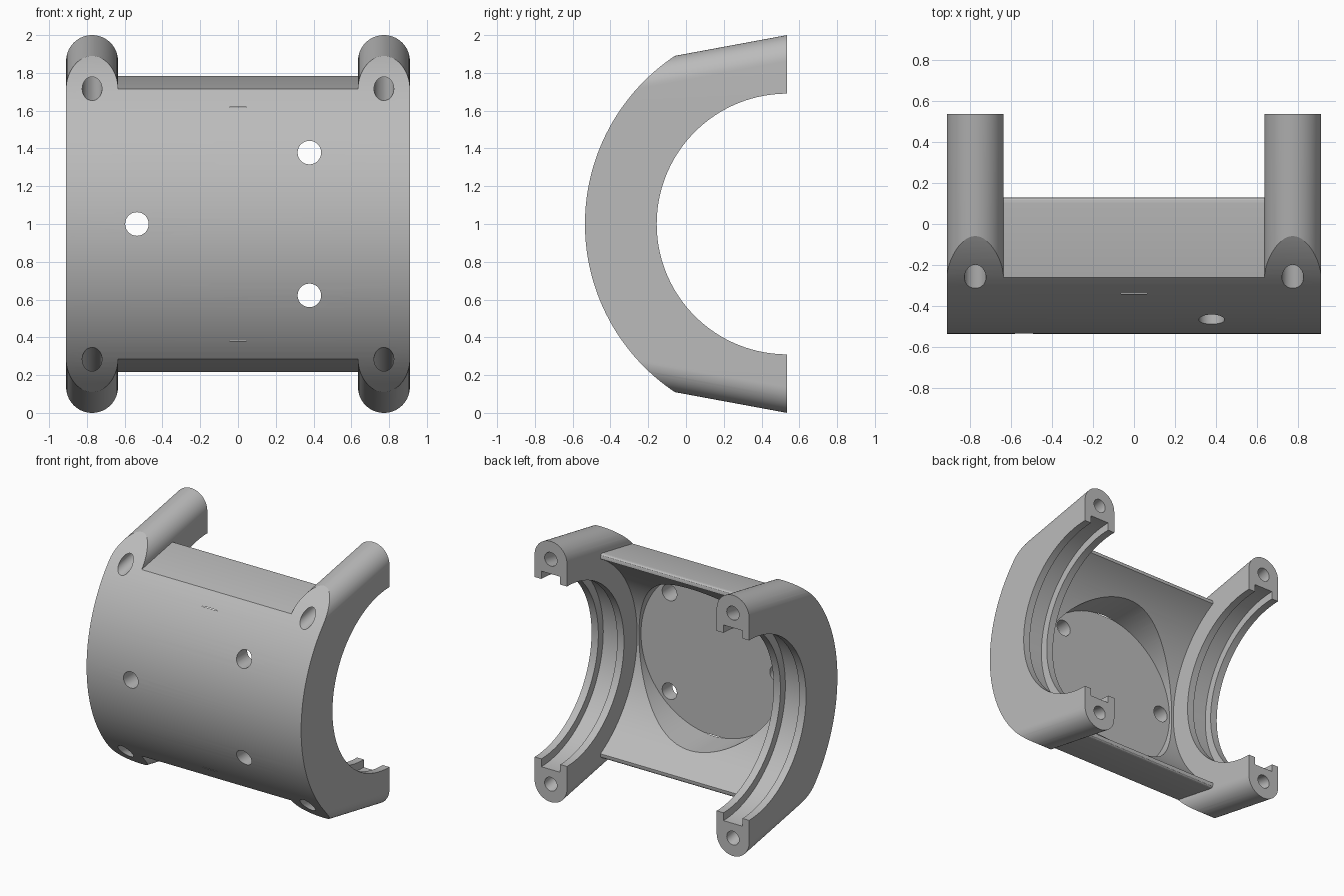
import bpy
import bmesh
import math
from mathutils import Matrix, Vector

cube = bpy.data.objects.get("Cube")
if cube:
    bpy.data.objects.remove(cube, do_unlink=True)

# Main dimensions: the bore axis runs along x through (y = BACK, z = 1)
BACK, OUTER, BORE, INNER = 0.535, 1.07, 0.69, 0.85
ARM_X, ARM_R, ARM_Z, TAPER = 0.7725, 0.1375, 0.8625, 0.185
SIDE = ARM_X - ARM_R

grey = bpy.data.materials.new("light_grey")
grey.use_nodes = True
grey.diffuse_color = (0.5, 0.5, 0.5, 1)
grey.node_tree.nodes["Principled BSDF"].inputs["Base Color"].default_value = (0.5, 0.5, 0.5, 1)


def make(name, bm):
    bmesh.ops.recalc_face_normals(bm, faces=bm.faces)
    mesh = bpy.data.meshes.new(name)
    bm.to_mesh(mesh)
    bm.free()
    mesh.materials.append(grey)
    ob = bpy.data.objects.new(name, mesh)
    bpy.context.collection.objects.link(ob)
    return ob


def loft(name, first, last):
    """Solid between two matching closed sections."""
    bm = bmesh.new()
    a = [bm.verts.new(p) for p in first]
    b = [bm.verts.new(p) for p in last]
    bm.faces.new(a)
    bm.faces.new(b)
    n = len(a)
    for i in range(n):
        j = (i + 1) % n
        bm.faces.new((a[i], a[j], b[j], b[i]))
    return make(name, bm)


def cylinder(name, radius, length, centre, axis, sides):
    bm = bmesh.new()
    turn = Vector((0, 0, 1)).rotation_difference(Vector(axis)).to_matrix().to_4x4()
    bmesh.ops.create_cone(bm, cap_ends=True, segments=sides, radius1=radius,
                          radius2=radius, depth=length,
                          matrix=Matrix.Translation(centre) @ turn)
    return make(name, bm)


def combine(body, tool, operation):
    mod = body.modifiers.new(operation.lower(), "BOOLEAN")
    mod.operation, mod.solver, mod.object = operation, "EXACT", tool
    bpy.context.view_layer.objects.active = body
    bpy.ops.object.modifier_apply(modifier=mod.name)
    bpy.data.objects.remove(tool, do_unlink=True)


def axis_height(y):
    return ARM_Z - (BACK - y) * TAPER


def stadium(x, y):
    """Tall section with round ends, following the taper of the arms."""
    pts = []
    for end in (1, -1):
        for i in range(33):
            t = math.pi * i / 32
            pts.append((x + end * ARM_R * math.cos(t), y,
                        1 + end * (axis_height(y) + ARM_R * math.sin(t))))
    return pts


def circle(x, y, z, radius):
    return [(x + radius * math.cos(math.tau * i / 32), y,
             z + radius * math.sin(math.tau * i / 32)) for i in range(32)]


# Middle wall blank with rounded rear lips
lip = [(-0.7, axis_height(-0.7)), (0.105, axis_height(0.105)),
       (0.117, 0.782), (0.126, 0.775), (0.13, 0.763)]
outline = [(y, 1 + h) for y, h in lip] + [(y, 1 - h) for y, h in reversed(lip)]
housing = loft("bearing_housing", [(-0.7, y, z) for y, z in outline],
               [(0.7, y, z) for y, z in outline])

# End frames with round tapered arms
for side in (-1, 1):
    frame = loft("end_frame", stadium(side * ARM_X, -0.7), stadium(side * ARM_X, BACK))
    combine(housing, frame, "UNION")

# Round front, bore and hollow middle
axis_centre = (0, BACK, 1)
for name, radius, length, operation in (
        ("front_curve", OUTER, 3, "INTERSECT"),
        ("bore", BORE, 2.5, "DIFFERENCE"),
        ("hollow", INNER, 2 * SIDE, "DIFFERENCE")):
    combine(housing, cylinder(name, radius, length, axis_centre, (1, 0, 0), 192), operation)

# Grooves in the end frames and bolt holes along the arms
for side in (-1, 1):
    x = side * ARM_X
    combine(housing, cylinder("groove", BORE + 0.06, 0.16, (x, BACK, 1), (1, 0, 0), 192),
            "DIFFERENCE")
    for end in (-1, 1):
        hole = loft("bolt_hole",
                    circle(x, -0.8, 1 + end * axis_height(-0.8), 0.0525),
                    circle(x, 0.7, 1 + end * axis_height(0.7), 0.0525))
        combine(housing, hole, "DIFFERENCE")

# Flat round pocket and its three screw holes
combine(housing, cylinder("pocket", 0.62, 0.64, (0, -0.02, 1), (0, 1, 0), 128), "DIFFERENCE")
for x, z in ((-0.535, 1), (0.378, 1.378), (0.378, 0.622)):
    combine(housing, cylinder("screw_hole", 0.0625, 0.6, (x, -0.4, z), (0, 1, 0), 32),
            "DIFFERENCE")

# Smooth curved faces, sharp edges
bpy.ops.object.select_all(action="DESELECT")
housing.select_set(True)
bpy.context.view_layer.objects.active = housing
bpy.ops.object.shade_smooth_by_angle(angle=math.radians(20))
